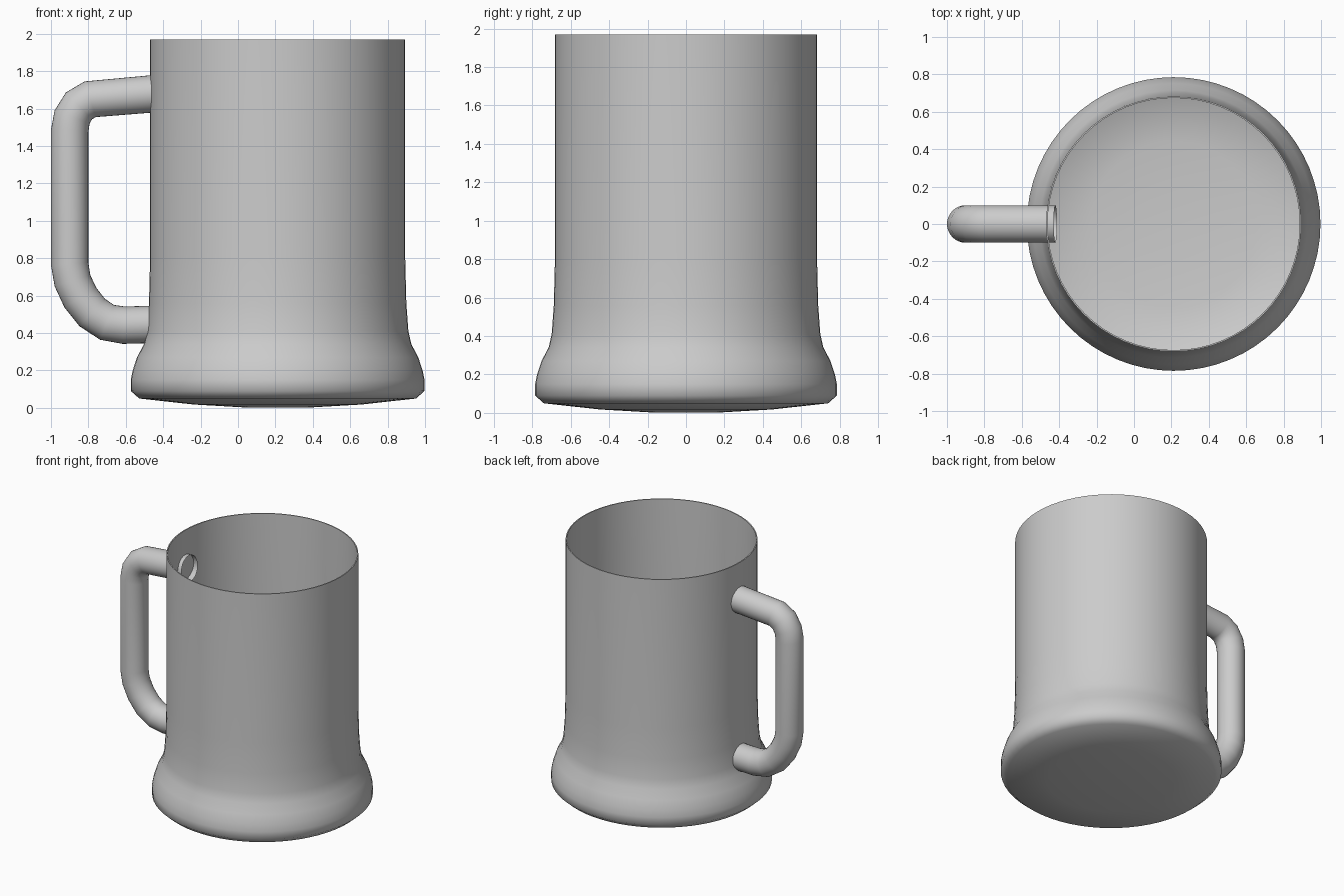
import bpy, bmesh, math
from mathutils import Vector

if "Cube" in bpy.data.objects:
    bpy.data.objects.remove(bpy.data.objects["Cube"])

SIDES = 64
CX = 0.212  # mug axis

grey = bpy.data.materials.new("plain grey")
grey.diffuse_color = (0.6, 0.6, 0.6, 1)
grey.use_nodes = True
grey.node_tree.nodes["Principled BSDF"].inputs["Base Color"].default_value = grey.diffuse_color


def finish(name, bm, angle):
    bmesh.ops.recalc_face_normals(bm, faces=bm.faces)
    mesh = bpy.data.meshes.new(name)
    bm.to_mesh(mesh)
    bm.free()
    mesh.materials.append(grey)
    ob = bpy.data.objects.new(name, mesh)
    bpy.context.collection.objects.link(ob)
    bpy.ops.object.select_all(action='DESELECT')
    ob.select_set(True)
    bpy.context.view_layer.objects.active = ob
    bpy.ops.object.shade_smooth_by_angle(angle=math.radians(angle))
    return ob


def bridge(bm, a, b):
    n = len(a)
    for i in range(n):
        j = (i + 1) % n
        bm.faces.new((a[i], a[j], b[j], b[i]))


# Mug body: thin shell with flared foot and slightly domed bottom
outer = [(0.19, 0.003), (0.45, 0.018), (0.74, 0.05), (0.785, 0.09), (0.785, 0.15),
         (0.775, 0.20), (0.752, 0.27), (0.715, 0.34), (0.699, 0.41), (0.688, 0.56),
         (0.682, 0.80), (0.682, 1.97)]
T = 0.008
inner = [(r - T, z + (T if z < 0.1 else 0)) for r, z in outer]
inner[0] = (0.19, outer[0][1] + T)
bm = bmesh.new()
rings = []
for r, z in outer + inner[::-1]:
    rings.append([bm.verts.new((CX + r * math.cos(2 * math.pi * i / SIDES),
                                r * math.sin(2 * math.pi * i / SIDES), z))
                  for i in range(SIDES)])
for a, b in zip(rings, rings[1:]):
    bridge(bm, a, b)
bm.faces.new(rings[0])
bm.faces.new(rings[-1])
finish("mug_body", bm, 50)

# Handle: round tube swept along a path in the xz plane, ends open inside the mug
path = [(-0.42, 1.682), (-0.79, 1.65), (-0.85, 1.615), (-0.887, 1.555), (-0.9, 1.48),
        (-0.9, 0.77), (-0.885, 0.68), (-0.843, 0.59), (-0.78, 0.51), (-0.70, 0.457),
        (-0.61, 0.442), (-0.43, 0.447)]
pts = [Vector((x, 0, z)) for x, z in path]
RAD, TUBE = 0.1, 32
bm = bmesh.new()
rings = []
for k, p in enumerate(pts):
    d_in = (p - pts[max(k - 1, 0)]).normalized()
    d_out = (pts[min(k + 1, len(pts) - 1)] - p).normalized()
    t = (d_in + d_out).normalized()
    side = Vector((0, 1, 0))
    up = t.cross(side)
    rings.append([bm.verts.new(p + RAD * (math.cos(2 * math.pi * i / TUBE) * side
                                          + math.sin(2 * math.pi * i / TUBE) * up))
                  for i in range(TUBE)])
for a, b in zip(rings, rings[1:]):
    bridge(bm, a, b)
finish("handle", bm, 60)
